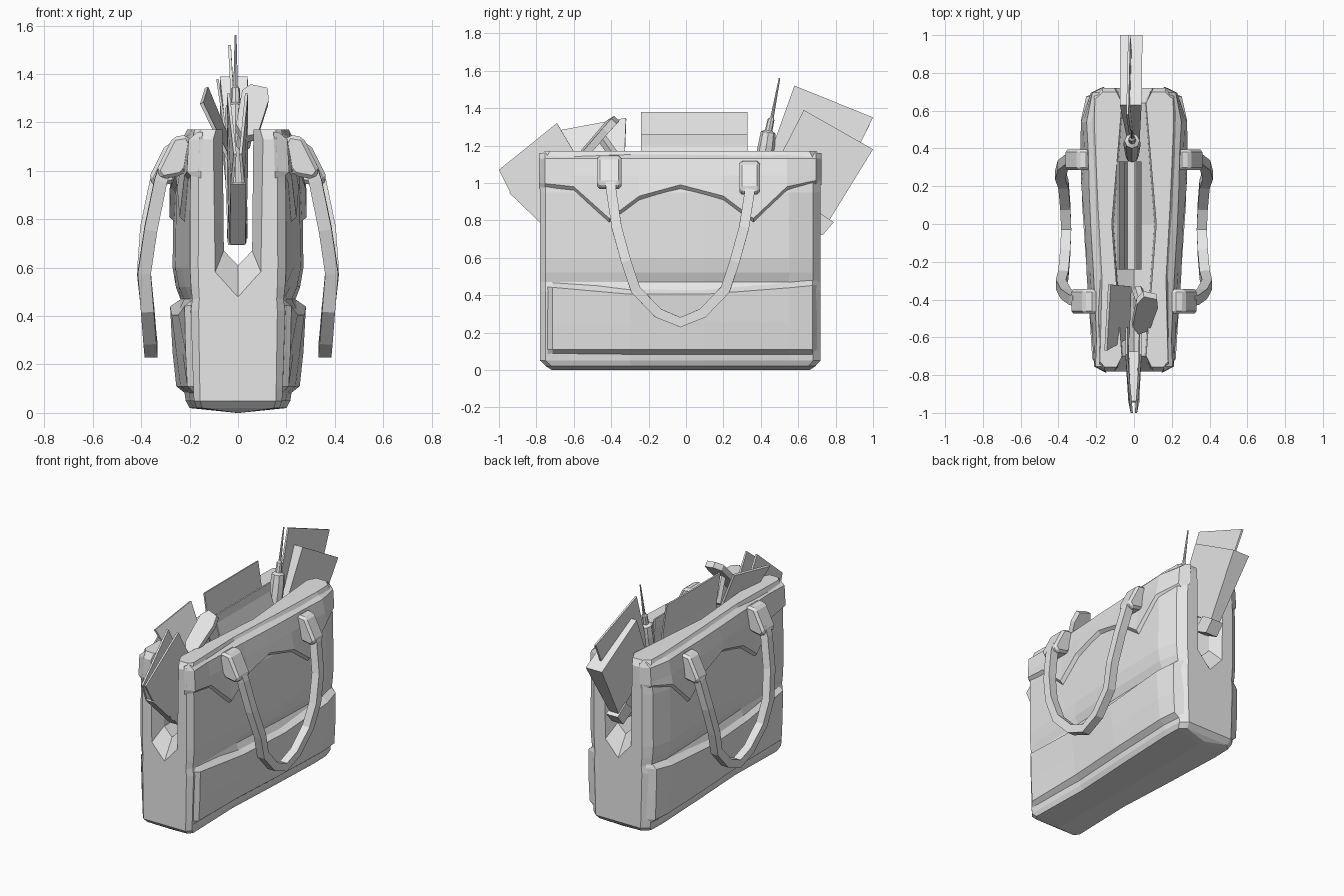
import bpy, bmesh, math
from mathutils import Vector

old = bpy.data.objects.get("Cube")
if old:
    bpy.data.objects.remove(old, do_unlink=True)

grey = bpy.data.materials.new("plain_grey")
grey.use_nodes = True
grey.diffuse_color = (0.8, 0.8, 0.8, 1)
grey.node_tree.nodes["Principled BSDF"].inputs["Base Color"].default_value = (0.8, 0.8, 0.8, 1)


def finish(name, bm):
    bmesh.ops.recalc_face_normals(bm, faces=bm.faces[:])
    me = bpy.data.meshes.new(name)
    bm.to_mesh(me)
    bm.free()
    me.materials.append(grey)
    ob = bpy.data.objects.new(name, me)
    bpy.context.collection.objects.link(ob)
    return ob


def loft(name, rows, closed=True, caps=True):
    """Skin a list of equal-length point rows."""
    bm = bmesh.new()
    rings = [[bm.verts.new(p) for p in row] for row in rows]
    n = len(rings[0])
    for a, b in zip(rings, rings[1:]):
        for i in range(n if closed else n - 1):
            j = (i + 1) % n
            bm.faces.new((a[i], a[j], b[j], b[i]))
    if caps:
        bm.faces.new(rings[0])
        bm.faces.new(rings[-1])
    return finish(name, bm)


def slab(name, pts, thick):
    """Thin plate from a flat outline."""
    bm = bmesh.new()
    bm.faces.new([bm.verts.new(p) for p in pts])
    ob = finish(name, bm)
    mod = ob.modifiers.new("thickness", "SOLIDIFY")
    mod.thickness = thick
    mod.offset = 0
    return ob


def sweep(name, path, size, sides, spin=0.0):
    """Carry a regular section along a path; size is one radius per point."""
    rows = []
    path = [Vector(p) for p in path]
    for i, p in enumerate(path):
        t = (path[min(i + 1, len(path) - 1)] - path[max(i - 1, 0)]).normalized()
        u = (Vector((1, 0, 0)) - t * t.x).normalized()
        v = t.cross(u)
        angles = [spin + math.tau * k / sides for k in range(sides)]
        rows.append([p + size[i] * (u * math.cos(a) + v * math.sin(a)) for a in angles])
    return loft(name, rows)


def interp(table, t):
    if t <= table[0][0]:
        return table[0][1]
    for (a, fa), (b, fb) in zip(table, table[1:]):
        if t <= b:
            return fa + (fb - fa) * (t - a) / (b - a)
    return table[-1][1]


# half width of the bag along its length, its scale by height, and how far the scale reaches the ends
PLAN = [(-.78, .165), (-.75, .2), (-.3, .235), (.1, .265), (.55, .275), (.68, .235), (.72, .18)]
RISE = [(.02, .72), (.08, .77), (.42, .93), (.47, .84), (.52, .92), (.6, .98), (.95, .96), (1.14, .8), (1.17, .72)]
REACH = [(-.78, .2), (-.65, .85), (-.3, 1), (.5, 1), (.72, .3)]


def half(y, z):
    return interp(PLAN, y) * (1 + (interp(RISE, z) - 1) * interp(REACH, y))


# bag body with a shallow keel underneath
rows = []
levels = [(0, .03, .92), (.02, .95, .96), (.05, 1, 1), (.1, 1, 1), (.42, 1, 1), (.47, 1, 1),
          (.52, 1, 1), (.6, 1, 1), (.95, 1, 1), (1.13, 1, 1), (1.17, 1, .97)]
for z, sx, sy in levels:
    right = [(half(y, z) * sx, y * sy, z) for y, w in PLAN]
    rows.append(right + [(-x, y, z) for x, y, z in reversed(right)])
body = loft("bag_body", rows)

# open top with pointed notches at both ends
cuts = []
for y, w, low, point in [(-.81, .12, .55, .43), (-.7, .065, .67, .61), (0, .12, .6, .55),
                         (.64, .065, .67, .61), (.75, .12, .55, .43)]:
    cuts.append([(w, y, 1.3), (w * .9, y, low), (0, y, point), (-w * .9, y, low), (-w, y, 1.3)])
cutter = loft("opening_cutter", cuts)
cutter.hide_render = True
cut = body.modifiers.new("opening", "BOOLEAN")
cut.object = cutter
cut.solver = "EXACT"
bpy.context.view_layer.objects.active = body
bpy.ops.object.modifier_apply(modifier="opening")
bpy.data.objects.remove(cutter, do_unlink=True)


def panel(name, low, high, middle, off, edge, side):
    """Raised bevelled panel that follows the bag side."""
    stations = sorted(set([y for y, z in low] + [low[0][0] + edge, low[-1][0] - edge]))
    cols = []
    for k, y in enumerate(stations):
        a, b = interp(low, y), interp(high, y)
        end = k in (0, len(stations) - 1)
        col = []
        for z, raised in [(a, 0), (a + edge, 1), (middle, 1), (b - edge, 1), (b, 0)]:
            d = off if raised and not end else -.01
            col.append((side * (half(y, z) + d), y, z))
        cols.append(col)
    return loft(name, cols, closed=False, caps=False)


pocket_low = [(y, .075) for y in (-.75, -.3, .1, .55, .71)]
pocket_high = [(-.75, .48), (-.3, .44), (.2, .44), (.71, .49)]
yoke_low = [(-.785, .97), (-.6, .95), (-.41, .78), (-.25, .9), (-.03, .96),
            (.2, .9), (.36, .78), (.54, .95), (.725, .99)]
handle = [(.315, -.405, 1.02), (.335, -.4, .96), (.375, -.37, .76), (.4, -.32, .58), (.385, -.27, .43),
          (.37, -.15, .305), (.36, -.03, .255), (.36, .09, .305), (.365, .21, .43),
          (.38, .26, .58), (.365, .31, .76), (.325, .34, .95), (.305, .345, 1.01)]
pad = [(.18, 1.06), (.225, 1.15), (.285, 1.14), (.355, 1.0), (.33, .965), (.25, .98)]

for side, label in [(1, "left"), (-1, "right")]:
    panel(label + "_pocket", pocket_low, pocket_high, .25, .03, .035, side)
    panel(label + "_yoke", yoke_low, [(0, 1.16)], 1.04, .022, .03, side)
    sweep(label + "_handle", [(side * (x + .04 * y), y, z) for x, y, z in handle],
          [.038] * len(handle), 4, math.pi / 4)
    for end, y, w, drop in [("front", -.41, .065, 0), ("back", .34, .055, .03)]:
        ob = loft(f"{label}_{end}_handle_pad",
                  [[(side * (x + .04 * y), y + d, z - drop) for x, z in pad] for d in (-w, w)])
        bev = ob.modifiers.new("bevel", "BEVEL")
        bev.width = .015
        bev.segments = 1

# folded magazine leaning out of the front
for k, x in enumerate((-.04, .035)):
    slab(f"front_magazine_leaf_{k}", [(x * .3, -1, 1.07), (x, -.69, 1.32), (x, -.5, 1.0),
                                      (x * .8, -.68, .7), (x * .6, -.94, .95)], .012)
slab("front_magazine_spine", [(-.03, -.94, .95), (.03, -.94, .95), (.03, -.68, .7), (-.03, -.68, .7)], .012)

# loose sheet tilted to the right
slab("tilted_sheet", [(-.15, -.67, 1.28), (-.13, -.32, 1.345), (-.02, -.33, 1.08), (-.03, -.6, 1.03)], .015)

# hexagonal flat case on a stem
slab("hexagonal_case", [(.02, -.57, 1.13), (-.01, -.53, 1.18), (.015, -.41, 1.32), (.05, -.37, 1.345),
                        (.12, -.385, 1.33), (.125, -.43, 1.28), (.08, -.55, 1.14)], .04)
sweep("case_stem", [(.02, -.35, 1.1), (.05, -.45, 1.24)], [.03, .03], 6)

# folded paper in the middle
fold = [(-.08, 1.38), (-.05, 1.18), (-.035, .7), (.02, .7), (.03, 1.1), (.0, 1.2), (.0, 1.26)]
paper = loft("middle_paper", [[(x, y, z) for x, z in fold]
                              for y in (-.24, .05, .33)], closed=False, caps=False)
mod = paper.modifiers.new("thickness", "SOLIDIFY")
mod.thickness = .01

# long thin tool: grip, collar, neck and needle
tool = [(.36, .85), (.418, 1.14), (.43, 1.2), (.44, 1.27), (.442, 1.28), (.455, 1.34), (.46, 1.35), (.5, 1.56)]
sweep("needle_tool", [(-.01, y, z) for y, z in tool],
      [.035, .045, .045, .04, .02, .018, .009, .004], 8)

# tall sheet and booklet leaning out of the back
slab("tall_back_sheet", [(-.035, .58, 1.52), (-.025, 1.0, 1.35), (.0, .74, .82), (-.01, .4, 1.02)], .012)
outline = [(.63, 1.39), (1.0, 1.18), (.76, .79), (.44, 1.02)]
spread = [(-.075, .04), (-.075, .045), (-.035, .03), (-.035, .03)]
loft("back_booklet", [[(s[k], y, z) for (y, z), s in zip(outline, spread)] for k in (0, 1)])
loft("booklet_clasp", [[(x, y, z) for y, z in [(.73, .72), (.79, .79), (.7, .85), (.62, .78)]]
                       for x in (-.045, .04)])
